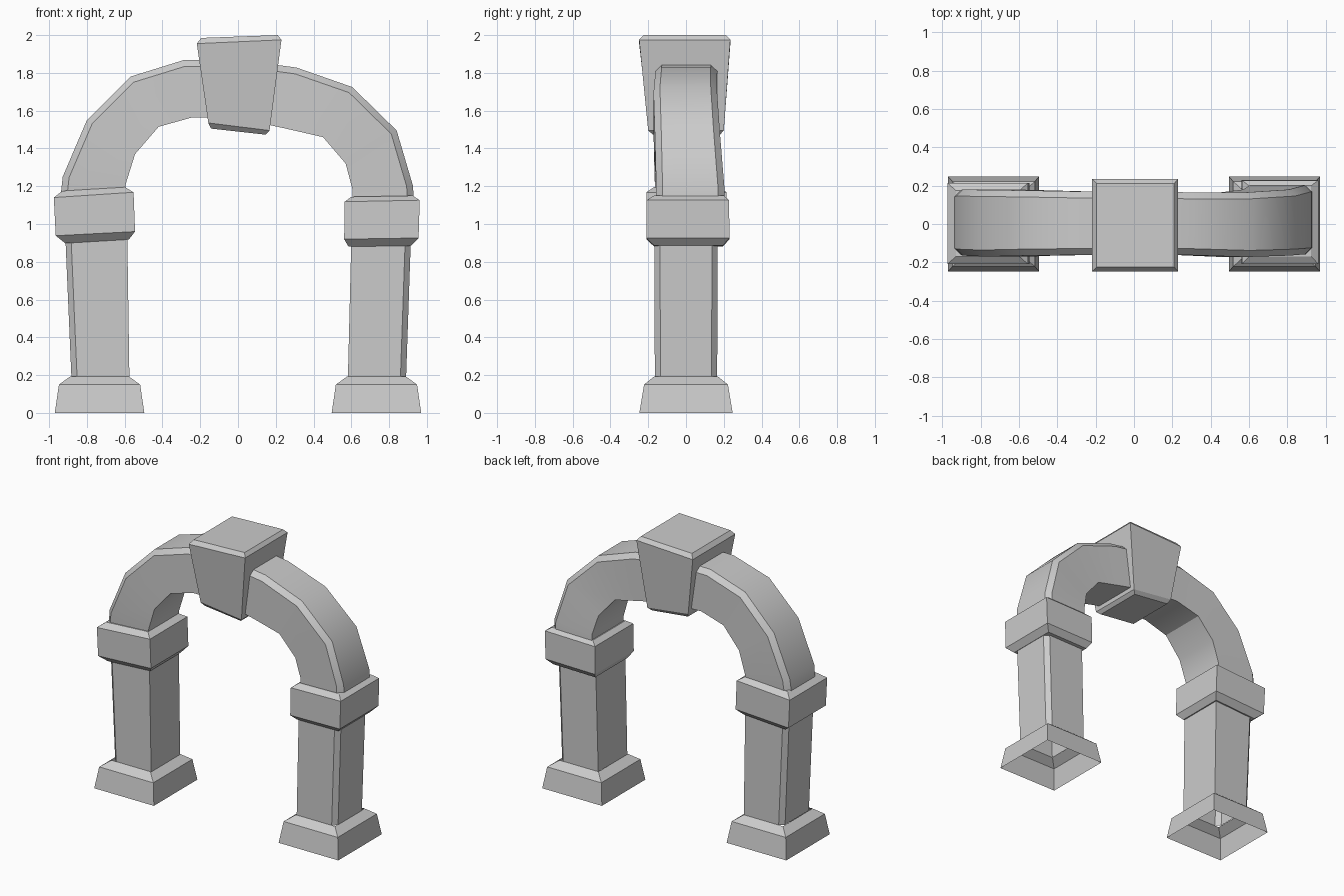
import bpy, bmesh, math


def loft(name, rings, cap=True, smooth=False):
    """Skin a list of equal-sized point rings."""
    bm = bmesh.new()
    loops = [[bm.verts.new(p) for p in r] for r in rings]
    n = len(loops[0])
    for a, b in zip(loops, loops[1:]):
        for i in range(n):
            j = (i + 1) % n
            bm.faces.new((a[i], a[j], b[j], b[i]))
    if cap:
        bm.faces.new(loops[0][::-1])
        bm.faces.new(loops[-1])
    bmesh.ops.recalc_face_normals(bm, faces=bm.faces)
    me = bpy.data.meshes.new(name)
    bm.to_mesh(me)
    bm.free()
    ob = bpy.data.objects.new(name, me)
    bpy.context.collection.objects.link(ob)
    if smooth:
        bpy.ops.object.select_all(action='DESELECT')
        ob.select_set(True)
        bpy.context.view_layer.objects.active = ob
        bpy.ops.object.shade_smooth_by_angle(angle=math.radians(32))
    return ob


def rect(x0, x1, y0, y1, z0, z1):
    """Rectangle ring, tilted from height z0 at x0 to z1 at x1."""
    return [(x0, y0, z0), (x1, y0, z1), (x1, y1, z1), (x0, y1, z0)]


def section(outer, inner, y0, y1, c=0.034):
    """Stone cross-section with its two outer edges chamfered."""
    (ox, oz), (ix, iz) = outer, inner
    t = c / math.hypot(ix - ox, iz - oz)
    mx, mz = ox + (ix - ox) * t, oz + (iz - oz) * t
    return [(ix, y0, iz), (ix, y1, iz), (mx, y1, mz),
            (ox, y1 - c, oz), (ox, y0 + c, oz), (mx, y0, mz)]


# Bases, open underneath
for side, s in (("left", -1), ("right", 1)):
    loft(side + "_base", [
        rect(s * 0.733 - hx, s * 0.733 + hx, -hy, hy, z, z)
        for hx, hy, z in ((0.237, 0.247, 0), (0.215, 0.222, 0.15), (0.155, 0.168, 0.193))],
        cap=False)

# Pillar shafts
loft("left_shaft", [section((-0.882, 0.19), (-0.575, 0.19), -0.165, 0.165, 0.03),
                    section((-0.917, 1.0), (-0.587, 1.0), -0.168, 0.165, 0.03)], cap=False)
loft("right_shaft", [section((0.89, 0.19), (0.582, 0.19), -0.165, 0.165, 0.03),
                     section((0.918, 1.0), (0.602, 1.0), -0.168, 0.168, 0.03)], cap=False)

# Capitals, slightly crooked blocks
loft("left_capital", [
    rect(-0.915, -0.578, -0.17, 0.175, 0.898, 0.918),
    rect(-0.965, -0.545, -0.21, 0.215, 0.938, 0.96),
    rect(-0.975, -0.553, -0.21, 0.215, 1.14, 1.168),
    rect(-0.93, -0.598, -0.17, 0.175, 1.175, 1.195)])
loft("right_capital", [
    rect(0.585, 0.917, -0.168, 0.195, 0.88, 0.885),
    rect(0.562, 0.956, -0.21, 0.23, 0.92, 0.926),
    rect(0.565, 0.962, -0.208, 0.228, 1.118, 1.126),
    rect(0.6, 0.925, -0.17, 0.2, 1.144, 1.15)])

# Arch: outer point, inner point, front and back depth at each joint
stations = [
    ((-0.94, 1.14), (-0.6, 1.14), -0.16, 0.175),
    ((-0.928, 1.25), (-0.595, 1.21), -0.165, 0.18),
    ((-0.8, 1.55), (-0.545, 1.37), -0.17, 0.178),
    ((-0.57, 1.78), (-0.42, 1.515), -0.165, 0.175),
    ((-0.29, 1.867), (-0.24, 1.565), -0.162, 0.17),
    ((0.0, 1.87), (0.0, 1.56), -0.16, 0.17),
    ((0.31, 1.828), (0.245, 1.507), -0.163, 0.165),
    ((0.605, 1.725), (0.45, 1.46), -0.172, 0.165),
    ((0.84, 1.495), (0.57, 1.32), -0.165, 0.18),
    ((0.927, 1.2), (0.607, 1.18), -0.158, 0.203),
    ((0.93, 1.11), (0.607, 1.11), -0.158, 0.203)]
loft("arch", [section(*s) for s in stations], smooth=True)

# Keystone
loft("keystone", [
    rect(-0.142, 0.145, -0.175, 0.18, 1.505, 1.473),
    rect(-0.157, 0.167, -0.2, 0.2, 1.535, 1.495),
    rect(-0.218, 0.23, -0.248, 0.235, 1.955, 1.975),
    rect(-0.195, 0.21, -0.225, 0.212, 1.985, 2.0)])
